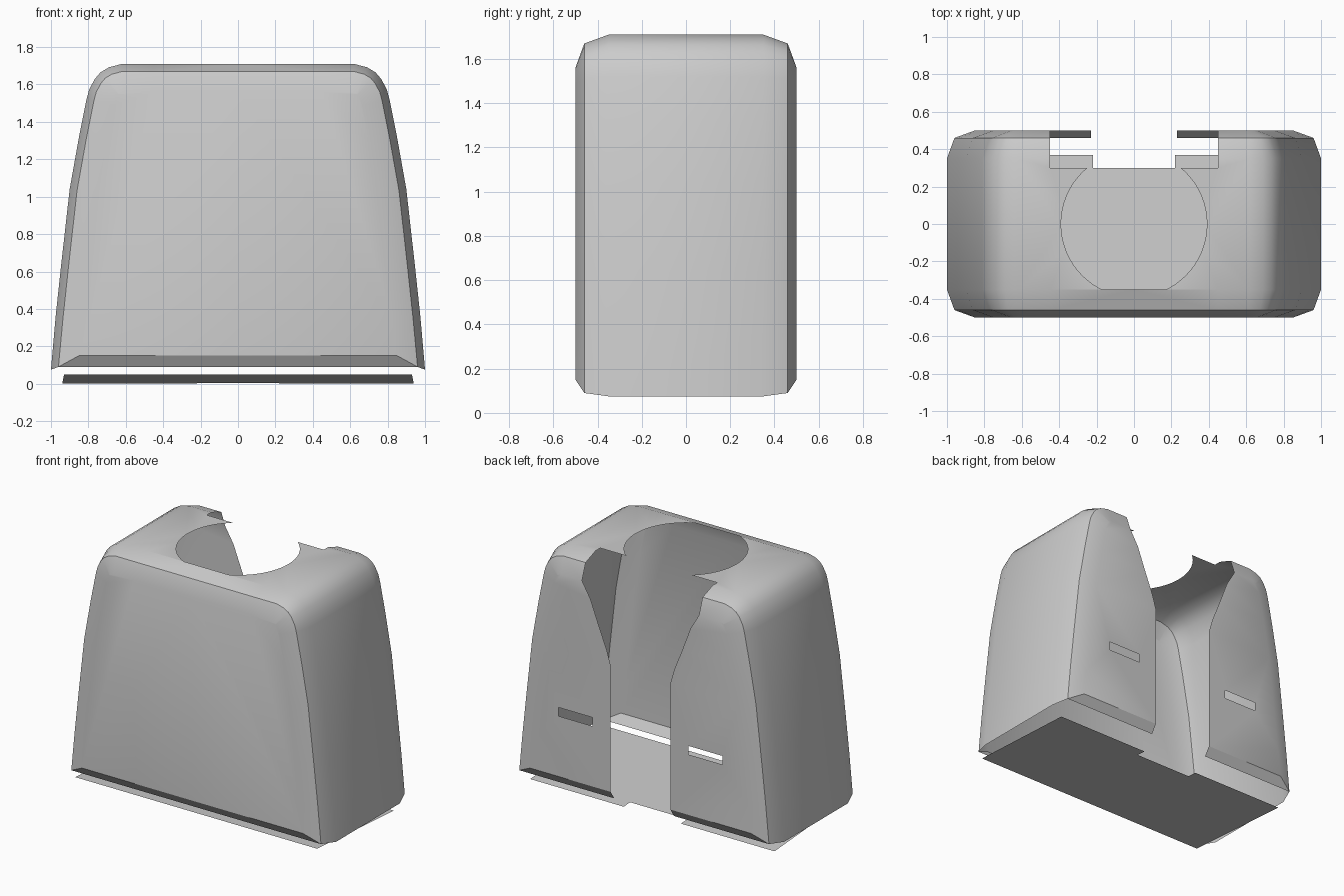
import bpy, bmesh, math
from mathutils import Vector

if "Cube" in bpy.data.objects:
    bpy.data.objects.remove(bpy.data.objects["Cube"])

# Half outline of the body seen from the front: bottom corner, up the side, over to the middle
OUTLINE = [(1.0, .08), (.975, .36), (.945, .64), (.90, 1.04), (.85, 1.32), (.81, 1.52),
           (.795, 1.575), (.765, 1.63), (.735, 1.665), (.69, 1.692), (.62, 1.71), (.45, 1.71), (0, 1.71)]
# Cross-sections from front to back: y, inset of the outline, bottom height, inner x of bottom edge
SECTIONS = [(-.5, .15, .15, 0), (-.46, .04, .09, 0), (-.35, 0, .075, 0),
            (.35, 0, .075, .23), (.46, .04, .09, .23), (.5, .15, .15, .23)]


def inset_outline(d):
    pts = [Vector(p) for p in OUTLINE]
    out = []
    for i, p in enumerate(pts):
        t = pts[min(i + 1, len(pts) - 1)] - pts[max(i - 1, 0)]
        t.normalize()
        n = Vector((t.y, -t.x))          # outward normal
        out.append(p - n * d)
    return out


def fill(bm, *loops):
    edges = []
    for loop in loops:
        for a, b in zip(loop, loop[1:] + loop[:1]):
            edges.append(bm.edges.get((a, b)) or bm.edges.new((a, b)))
    bmesh.ops.triangle_fill(bm, edges=edges, use_beauty=True)


def finish(name, bm):
    bmesh.ops.recalc_face_normals(bm, faces=bm.faces[:])
    mesh = bpy.data.meshes.new(name)
    bm.to_mesh(mesh)
    bm.free()
    ob = bpy.data.objects.new(name, mesh)
    bpy.context.collection.objects.link(ob)
    mod = ob.modifiers.new("mirror", 'MIRROR')
    mod.use_axis[0] = True
    bpy.ops.object.select_all(action='DESELECT')
    ob.select_set(True)
    bpy.context.view_layer.objects.active = ob
    bpy.ops.object.shade_smooth_by_angle(angle=math.radians(30))
    return ob


# Body shell, right half
bm = bmesh.new()
rings = []
for y, d, zb, xi in SECTIONS:
    pts = inset_outline(d)
    pts[0].y = zb
    pts = [Vector((xi, zb))] + pts
    rings.append([bm.verts.new((p.x, y, p.y)) for p in pts])
n = len(rings[0])
for i in range(5):
    for k in range(n - 1):
        lip = k == 0 and i not in (0, 4)          # underside stays open
        notch = k == n - 2 and i >= 3             # gap at the top of the back
        roof = k >= n - 3 and i == 2              # filled separately
        if not (lip or notch or roof):
            bm.faces.new((rings[i][k], rings[i][k + 1], rings[i + 1][k + 1], rings[i + 1][k]))

# Front wall
bm.faces.new(rings[0])

# Roof with round opening joined to the rear notch
r, steps = .39, 24
a0, a1 = math.asin(.3 / r), math.asin(-.35 / r)
arc = [bm.verts.new((r * math.cos(a), r * math.sin(a), 1.71))
       for a in (a0 + (a1 - a0) * s / steps for s in range(steps + 1))]
fill(bm, [rings[2][-2], rings[2][-3], rings[3][-3], rings[3][-2],
          bm.verts.new((.45, .3, 1.71))] + arc)

# Back wall with flared centre slot and a narrow strap slit
flare = [bm.verts.new((x, .5, z)) for x, z in [(.385, 1.45), (.32, 1.28), (.26, 1.13), (.23, 1.03)]]
slit = [bm.verts.new((x, .5, z)) for x, z in [(.37, .57), (.63, .57), (.63, .63), (.37, .63)]]
fill(bm, rings[5][:-1] + flare, slit)
loose = [v for v in bm.verts if not v.link_faces]
bmesh.ops.delete(bm, geom=loose, context='VERTS')
finish("body_shell", bm)

# Base plate: thin tilted sheet with a notch under the slot
bm = bmesh.new()
bm.faces.new([bm.verts.new((x, y, .05 * (.37 - y) / .83)) for x, y in
              [(0, -.46), (.93, -.46), (.94, .37), (.22, .37), (.22, .3), (0, .3)]])
bm.normal_update()
finish("base_plate", bm)
